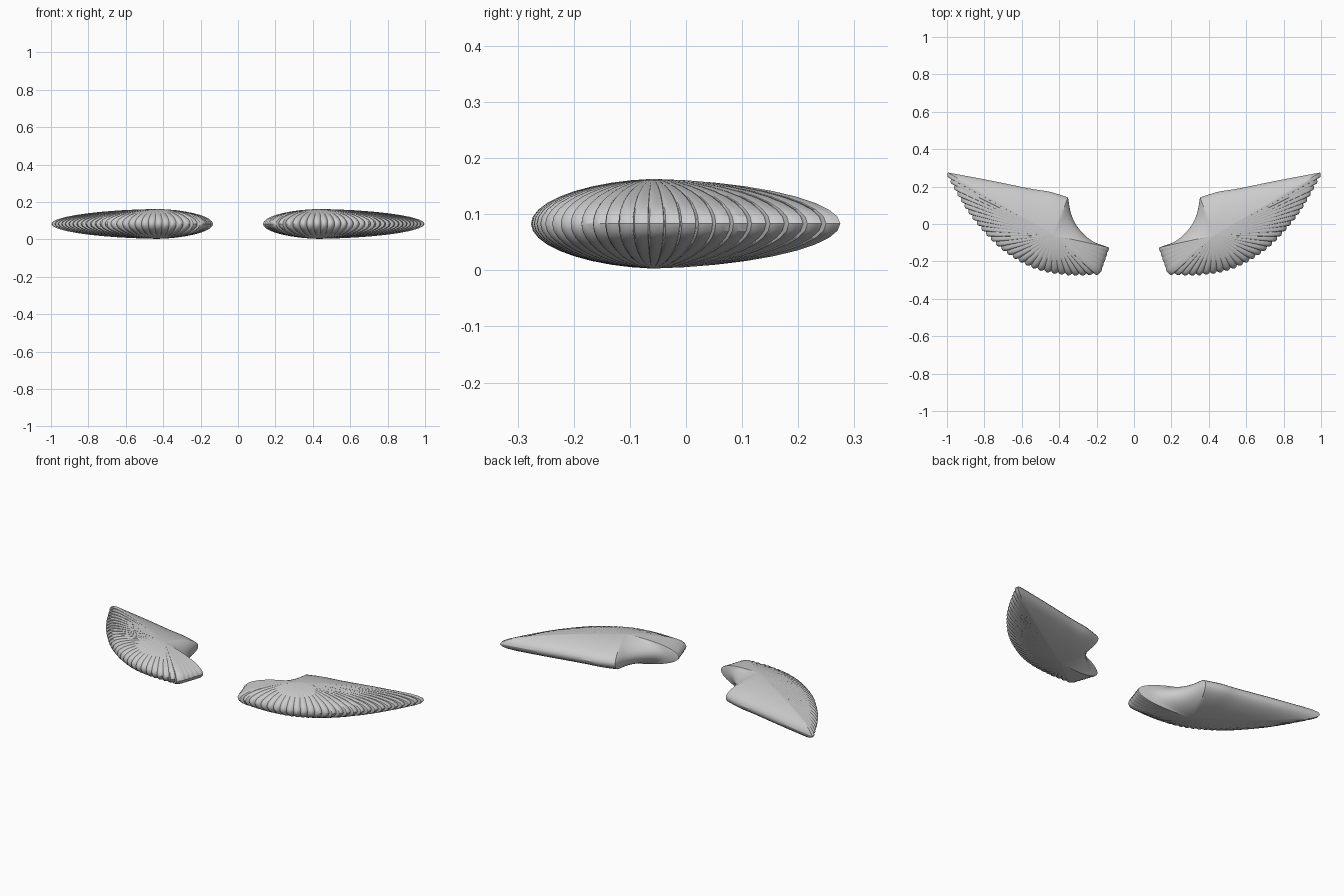
import bpy, bmesh, math
from mathutils import Vector

if "Cube" in bpy.data.objects:
    bpy.data.objects.remove(bpy.data.objects["Cube"])

grey = bpy.data.materials.new("light_grey")
grey.diffuse_color = (0.6, 0.6, 0.6, 1)
grey.use_nodes = True
grey.node_tree.nodes["Principled BSDF"].inputs["Base Color"].default_value = grey.diffuse_color

CENTRE = Vector((0.43, -0.06))
MID_Z, HALF = 0.083, 0.08
RINGS = 18


def spline(pts, n):
    """Catmull-Rom curve through pts, evenly spaced, n steps."""
    p = [Vector(q) for q in pts]
    p = [2 * p[0] - p[1]] + p + [2 * p[-1] - p[-2]]
    fine = []
    for i in range(1, len(p) - 2):
        a, b, c, d = p[i - 1:i + 3]
        for k in range(40):
            t = k / 40
            fine.append(0.5 * (2 * b + (c - a) * t + (2 * a - 5 * b + 4 * c - d) * t * t
                               + (3 * b - a - 3 * c + d) * t ** 3))
    fine.append(p[-2])
    dist = [0]
    for a, b in zip(fine, fine[1:]):
        dist.append(dist[-1] + (b - a).length)
    out, j = [], 0
    for k in range(n + 1):
        s = dist[-1] * k / n
        while j < len(fine) - 2 and dist[j + 1] < s:
            j += 1
        out.append(fine[j].lerp(fine[j + 1], (s - dist[j]) / (dist[j + 1] - dist[j])))
    return out


def scallop(pts, lobes, depth):
    """Push an edge outward in rounded lobes."""
    n, out = len(pts) - 1, []
    for i, p in enumerate(pts):
        t = pts[min(i + 1, n)] - pts[max(i - 1, 0)]
        normal = Vector((t.y, -t.x)).normalized()
        out.append(p + normal * depth * abs(math.sin(math.pi * lobes * i / n)))
    return out


# Counter-clockwise outline: root end, feathered front, back edge, inner notch
root = scallop(spline([(0.134, -0.126), (0.18, -0.26)], 20), 5, 0.003)
feathers = scallop(spline([(0.18, -0.26), (0.35, -0.263), (0.53, -0.228), (0.70, -0.128),
                           (0.825, 0.0), (0.91, 0.12), (0.995, 0.275)], 28 * 5), 28, 0.012)
back = spline([(0.995, 0.275), (0.78, 0.235), (0.56, 0.19), (0.45, 0.172), (0.353, 0.142)], 24)
notch = spline([(0.353, 0.142), (0.335, 0.05), (0.295, -0.025), (0.225, -0.09),
                (0.134, -0.126)], 24)
outline = root[:-1] + feathers[:-1] + back[:-1] + notch[:-1]


def wing(name, side):
    """Cushion shape: outline shrunk towards the centre along a rounded profile."""
    bm = bmesh.new()
    rings = []
    for k in range(1, RINGS):
        a = math.pi * k / RINGS
        s = math.sin(a)
        z = math.cos(a)
        z = 0.9 * z + 0.1 * math.copysign(1 - s, z)
        rings.append([bm.verts.new((side * (CENTRE.x + (p.x - CENTRE.x) * s),
                                    CENTRE.y + (p.y - CENTRE.y) * s,
                                    MID_Z + HALF * z)) for p in outline])
    top = bm.verts.new((side * CENTRE.x, CENTRE.y, MID_Z + HALF))
    bottom = bm.verts.new((side * CENTRE.x, CENTRE.y, MID_Z - HALF))
    n = len(outline)
    for i in range(n):
        j = (i + 1) % n
        bm.faces.new((top, rings[0][i], rings[0][j]))
        bm.faces.new((bottom, rings[-1][j], rings[-1][i]))
        for u, l in zip(rings, rings[1:]):
            bm.faces.new((u[i], l[i], l[j], u[j]))
    bmesh.ops.recalc_face_normals(bm, faces=bm.faces)
    me = bpy.data.meshes.new(name)
    bm.to_mesh(me)
    bm.free()
    me.materials.append(grey)
    ob = bpy.data.objects.new(name, me)
    bpy.context.collection.objects.link(ob)
    bpy.ops.object.select_all(action='DESELECT')
    bpy.context.view_layer.objects.active = ob
    ob.select_set(True)
    bpy.ops.object.shade_smooth_by_angle(angle=math.radians(30))


wing("right_wing", 1)
wing("left_wing", -1)
